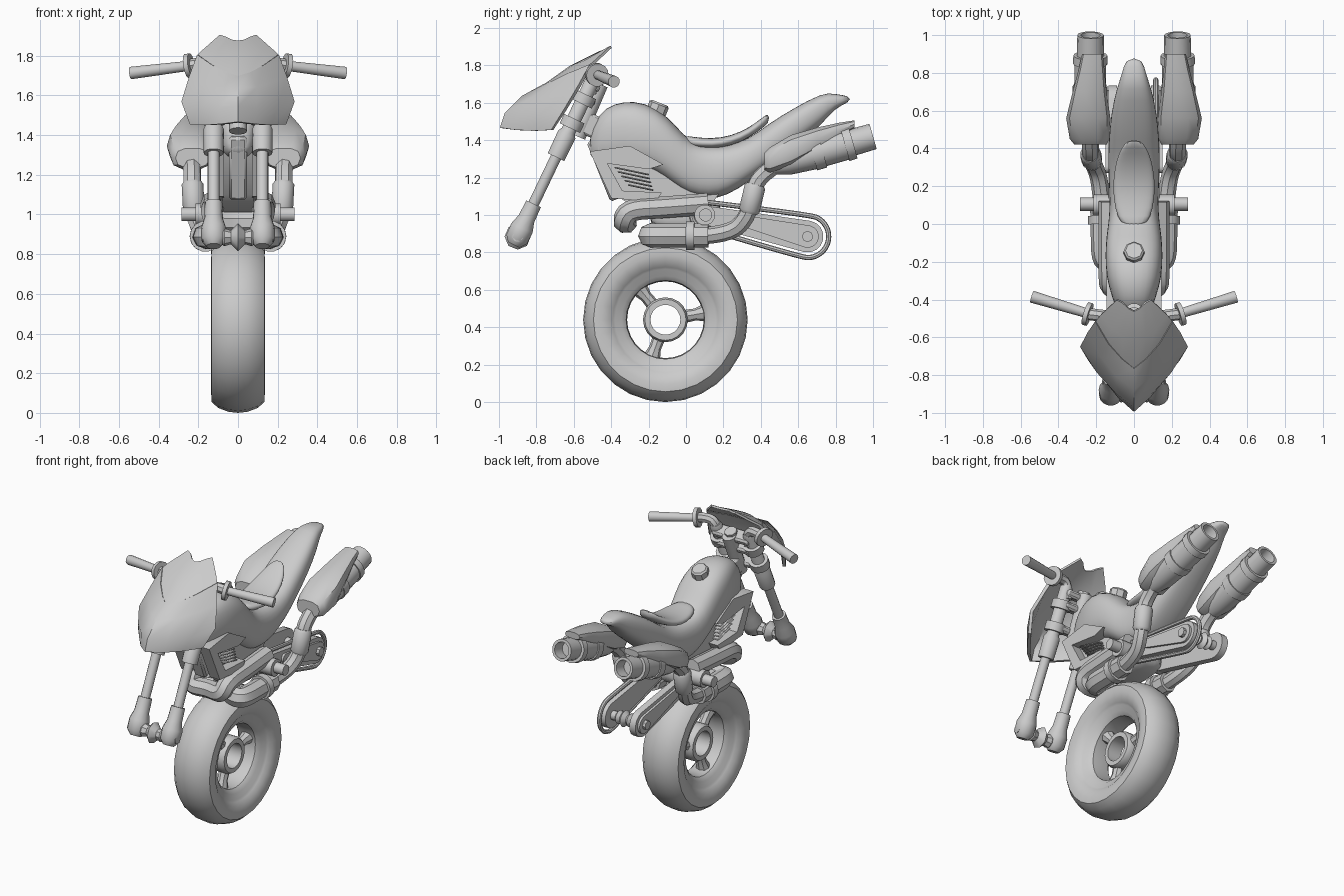
import bpy, bmesh, math
from mathutils import Vector, Matrix

if "Cube" in bpy.data.objects:
    bpy.data.objects.remove(bpy.data.objects["Cube"])


def finish(name, bm):
    bmesh.ops.recalc_face_normals(bm, faces=bm.faces)
    me = bpy.data.meshes.new(name)
    bm.to_mesh(me)
    bm.free()
    ob = bpy.data.objects.new(name, me)
    bpy.context.collection.objects.link(ob)
    return ob


def skin(name, rings, closed=False):
    """Join rings of points into a surface."""
    bm = bmesh.new()
    vs = [[bm.verts.new(p) for p in r] for r in rings]
    n = len(vs[0])
    pairs = list(zip(vs, vs[1:])) + ([(vs[-1], vs[0])] if closed else [])
    for a, b in pairs:
        for i in range(n):
            bm.faces.new((a[i], a[(i + 1) % n], b[(i + 1) % n], b[i]))
    if not closed:
        bm.faces.new(vs[0])
        bm.faces.new(vs[-1])
    return finish(name, bm)


def lathe(name, p, q, profile=((0, 1), (1, 1)), scale=1.0, n=14, closed=False):
    """Revolve (fraction along p-q, radius) pairs about the line p-q."""
    p, q = Vector(p), Vector(q)
    rot = (q - p).to_track_quat('Z', 'Y')
    rings = []
    for t, r in profile:
        rings.append([p.lerp(q, t) + rot @ Vector((r * scale * math.cos(2 * math.pi * i / n),
                      r * scale * math.sin(2 * math.pi * i / n), 0)) for i in range(n)])
    return skin(name, rings, closed)


def loft(name, sections, n=16, power=0.75, sub=1):
    """Rounded cross-sections (x, y, z, half width, half height) along y."""
    def f(v):
        return math.copysign(abs(v) ** power, v)
    rings = [[(x + w * f(math.cos(2 * math.pi * i / n)), y, z + h * f(math.sin(2 * math.pi * i / n)))
              for i in range(n)] for x, y, z, w, h in sections]
    ob = skin(name, rings)
    if sub:
        ob.modifiers.new("smooth", 'SUBSURF').levels = sub
    return ob


def tube(name, pts, r, cyclic=False):
    cu = bpy.data.curves.new(name, 'CURVE')
    cu.dimensions = '3D'
    cu.bevel_depth, cu.bevel_resolution, cu.use_fill_caps = r, 2, True
    sp = cu.splines.new('NURBS')
    sp.points.add(len(pts) - 1)
    for c, p in zip(sp.points, pts):
        c.co = (*p, 1)
    sp.order_u, sp.use_endpoint_u, sp.resolution_u = 3, not cyclic, 4
    sp.use_cyclic_u = cyclic
    ob = bpy.data.objects.new(name, cu)
    bpy.context.collection.objects.link(ob)
    return ob


def prism(name, pts, x0, x1):
    return skin(name, [[(x, y, z) for y, z in pts] for x in (x0, x1)])


def box(name, c, size, tilt=0):
    bm = bmesh.new()
    bmesh.ops.create_cube(bm, size=1, matrix=Matrix.Translation(c) @ Matrix.Rotation(math.radians(tilt), 4, 'X')
                          @ Matrix.Diagonal((*size, 1)))
    ob = finish(name, bm)
    b = ob.modifiers.new("bevel", 'BEVEL')
    b.width = 0.012
    return ob


def capsule(a, ra, b, rb, n=8):
    """Outline around two circles in the y-z plane."""
    ang = math.atan2(b[1] - a[1], b[0] - a[0])
    out = []
    for (cy, cz), r, start in ((b, rb, ang - math.pi / 2), (a, ra, ang + math.pi / 2)):
        out += [(cy + r * math.cos(start + math.pi * i / n), cz + r * math.sin(start + math.pi * i / n))
                for i in range(n + 1)]
    return out


def patch(name, rows, thick=0.02):
    """Mirrored sheet from rows of half-section points (centre to edge)."""
    bm = bmesh.new()
    vs = [[bm.verts.new((-x, y, z)) for x, y, z in reversed(r[1:])] + [bm.verts.new(p) for p in r] for r in rows]
    for a, b in zip(vs, vs[1:]):
        for i in range(len(a) - 1):
            bm.faces.new((a[i], a[i + 1], b[i + 1], b[i]))
    ob = finish(name, bm)
    s = ob.modifiers.new("thickness", 'SOLIDIFY')
    s.thickness, s.offset = thick, 0
    return ob


# Wheel: tyre with rim, hub ring and three spokes
WY, WZ = -0.11, 0.44
half = [(0.44, 0), (0.434, 0.05), (0.415, 0.1), (0.385, 0.133), (0.345, 0.135), (0.305, 0.122), (0.282, 0.105),
        (0.27, 0.095), (0.235, 0.085), (0.21, 0.06), (0.205, 0)]
ringprof = [(0.5 + x, r) for r, x in half] + [(0.5 - x, r) for r, x in half[-2:0:-1]]
lathe("tyre_and_rim", (-0.5, WY, WZ), (0.5, WY, WZ), ringprof, n=28, closed=True)
lathe("wheel_hub", (-0.05, WY, WZ), (0.05, WY, WZ),
      [(0, 0.08), (0, 0.11), (0.2, 0.12), (0.8, 0.12), (1, 0.11), (1, 0.08)], n=20, closed=True)
for deg in (10, 130, 250):
    d = Vector((0, math.cos(math.radians(deg)), math.sin(math.radians(deg))))
    c = Vector((0, WY, WZ))
    lathe("wheel_spoke", c + d * 0.1, c + d * 0.22, [(0, 0.035), (0.5, 0.032), (1, 0.048)], n=8)

# Body: tank, seat base and tail in one skin
body = [(-0.52, 1.32, 1.40, .05), (-0.47, 1.28, 1.55, .09), (-0.38, 1.27, 1.60, .12), (-0.28, 1.26, 1.615, .15),
        (-0.16, 1.23, 1.58, .155), (-0.06, 1.15, 1.49, .148), (0.02, 1.10, 1.39, .135), (0.12, 1.08, 1.37, .13),
        (0.22, 1.10, 1.37, .135), (0.34, 1.18, 1.41, .14), (0.44, 1.25, 1.49, .135), (0.58, 1.37, 1.575, .125),
        (0.73, 1.48, 1.655, .09), (0.79, 1.57, 1.65, .065), (0.88, 1.605, 1.635, .045)]
loft("tank_and_tail", [(0, y, (a + b) / 2, w, (b - a) / 2) for y, a, b, w in body])
loft("seat", [(0, y, z, w, 0.028) for y, z, w in ((-0.01, 1.40, .05), (0.03, 1.39, .09), (0.14, 1.38, .112),
     (0.24, 1.395, .112), (0.34, 1.44, .095), (0.41, 1.495, .065), (0.445, 1.52, .03))])
lathe("fuel_cap", (0, -0.16, 1.55), (0, -0.14, 1.6), [(0, .055), (.8, .055), (1, .045)], n=8)

# Engine and lower frame
prism("engine_core", [(-0.47, 1.36), (-0.37, 1.1), (-0.2, 1.0), (0.1, 1.0), (0.18, 1.12), (0, 1.3)], -0.08, 0.08)
box("radiator_spine", (0, -0.44, 1.24), (0.09, 0.06, 0.34), 22)
loft("engine_case", [(0, -0.2, 1.0, .08, .05), (0, -0.12, 1.0, .12, .09), (0, 0.1, 1.0, .12, .09),
                     (0, 0.2, 1.0, .08, .06)], power=0.6)
shroud = [(-0.515, 1.34), (-0.40, 1.09), (-0.16, 1.07), (-0.13, 1.12), (-0.34, 1.13), (-0.42, 1.275),
          (-0.2, 1.245), (-0.12, 1.27), (-0.3, 1.37)]
for s in (-1, 1):
    prism("engine_shroud", shroud, s * 0.07, s * 0.145)
    for i in range(5):
        box("cooling_fin", (s * 0.085, -0.29 + i * 0.012, 1.235 - i * 0.022), (0.07, 0.19 - i * 0.012, 0.009), -12)

# Front fork, triple clamps and axle
lo, hi = (-0.92, 0.84), (-0.475, 1.77)
leg = [(.84, .035), (.87, .062), (.93, .064), (.98, .047), (1.06, .044), (1.06, .03), (1.31, .03), (1.31, .05),
       (1.43, .052), (1.45, .04), (1.72, .04), (1.74, .03)]
for s in (-1, 1):
    lathe("fork_leg", (s * .123, *lo), (s * .123, *hi), [((z - .84) / .93, r) for z, r in leg])
    for z in (1.49, 1.62):
        y = lo[0] + (z - .84) * .4785
        lathe("clamp_collar", (s * .123, y - .012, z - .025), (s * .123, y + .012, z + .025), scale=.062)
for z, d in ((1.49, .09), (1.62, .11), (1.69, .09)):
    box("fork_clamp", (0, lo[0] + (z - .84) * .4785 + 0.01, z), (0.27, d, 0.045), -25.5)
lathe("steering_head", (0, -0.58, 1.42), (0, -0.46, 1.70), scale=.045)
lathe("steering_nut", (0, -0.49, 1.69), (0, -0.475, 1.725), scale=.04, n=8)
box("neck_frame", (0, -0.51, 1.48), (0.08, 0.14, 0.12), -25)
lathe("front_axle", (-.18, -.90, .885), (.18, -.90, .885), scale=.028)
lathe("axle_hub", (-.09, -.90, .885), (.09, -.90, .885),
      [(0, .03), (.12, .045), (.3, .035), (.5, .07), (.7, .035), (.88, .045), (1, .03)], n=8)

# Handlebars
for s in (-1, 1):
    tube("handlebar", [(s * .11, -.51, 1.65), (s * .12, -.49, 1.75), (s * .18, -.485, 1.765),
                       (s * .25, -.475, 1.75)], .032)
    lathe("grip", (s * .24, -.475, 1.75), (s * .54, -.385, 1.713), [(0, .024), (.1, .026), (1, .032)])
    lathe("grip_flange", (s * .235, -.48, 1.752), (s * .258, -.473, 1.748), scale=.062)

# Front mask and windscreen
seam = [(0, -.76, 1.69), (.06, -.71, 1.71), (.13, -.63, 1.75), (.2, -.51, 1.80)]
patch("front_mask", [
    [(0, -.985, 1.465), (.08, -.91, 1.455), (.16, -.81, 1.45), (.235, -.715, 1.455)],
    [(0, -.96, 1.54), (.09, -.89, 1.53), (.19, -.78, 1.53), (.278, -.645, 1.565)],
    [(0, -.87, 1.63), (.09, -.80, 1.635), (.17, -.70, 1.66), (.24, -.57, 1.69)], seam])
patch("windscreen", [
    seam, [(0, -.62, 1.79), (.06, -.595, 1.80), (.12, -.55, 1.815), (.175, -.48, 1.825)],
    [(0, -.46, 1.87), (.03, -.445, 1.875), (.06, -.415, 1.89), (.09, -.40, 1.90)]], 0.014)

# Exhausts: header loop, lower pipes, mufflers and heat shields
tube("header_loop", [(-.13, .12, 1.06), (-.13, -.12, 1.04), (-.13, -.31, 1.03), (-.12, -.34, .96), (0, -.31, .96),
                     (.12, -.34, .96), (.13, -.31, 1.03), (.13, -.12, 1.04), (.13, .12, 1.06)], .058)
for s in (-1, 1):
    tube("exhaust_pipe", [(s * .05, -.17, .9), (s * .13, -.2, .89), (s * .165, -.18, .89), (s * .165, 0, .89),
                          (s * .17, .12, .89)], .064)
    lathe("exhaust_collar", (s * .165, 0, .89), (s * .166, .045, .89), scale=.078)
    tube("exhaust_riser", [(s * .17, .1, .89), (s * .18, .24, .90), (s * .22, .33, .99), (s * .23, .36, 1.12),
                           (s * .23, .39, 1.21), (s * .235, .5, 1.28)], .046)
    lathe("riser_sleeve", (s * .222, .335, 1.01), (s * .23, .372, 1.165), [(0, .045), (.1, .056), (.9, .056), (1, .045)])
    lathe("muffler", (s * .235, .46, 1.265), (s * .23, 1.0, 1.42),
          [(0, .05), (.15, .075), (.4, .085), (.4, .092), (.5, .092), (.5, .084), (.72, .084), (.72, .092), (.8, .09),
           (.8, .072), (1, .07), (1, .052), (.85, .05)], n=16)
    loft("heat_shield", [(s * x, y, z, w, h) for x, y, z, w, h in (
        (.23, .42, 1.285, .085, .05), (.235, .45, 1.295, .105, .07), (.242, .56, 1.345, .117, .085),
        (.235, .70, 1.405, .09, .065), (.225, .82, 1.455, .068, .04), (.22, .90, 1.485, .055, .022))], n=10, sub=0)

# Swingarm with rear axle, chain and foot pegs
PIV, AX = (0.1, 1.0), (0.65, 0.885)
for s in (-1, 1):
    prism("swingarm", capsule(PIV, .05, AX, .085), s * .09, s * .135)
    prism("swingarm_rib", capsule((.3, .97), .03, AX, .06), s * .13, s * .15)
    lathe("axle_nut", (s * .14, *AX), (s * .17, *AX), scale=.03, n=8)
    lathe("foot_peg", (s * .2, .105, 1.0), (s * .285, .105, 1.0), scale=.035)
    lathe("peg_mount", (s * .1, .1, 1.0), (s * .215, .1, 1.0), scale=.056)
lathe("rear_axle", (-.14, *AX), (.14, *AX),
      [(0, .03), (.3, .03), (.35, .045), (.42, .03), (.5, .055), (.58, .03), (.65, .045), (.7, .03), (1, .03)])
tube("chain", [(.115, y, z) for y, z in capsule(PIV, .07, AX, .115)], .014, True)

# Smooth rounded surfaces, keep hard edges
bpy.ops.object.select_all(action='SELECT')
bpy.context.view_layer.objects.active = bpy.context.scene.objects["chain"]
bpy.ops.object.convert(target='MESH')
bpy.ops.object.shade_smooth_by_angle(angle=math.radians(40))
